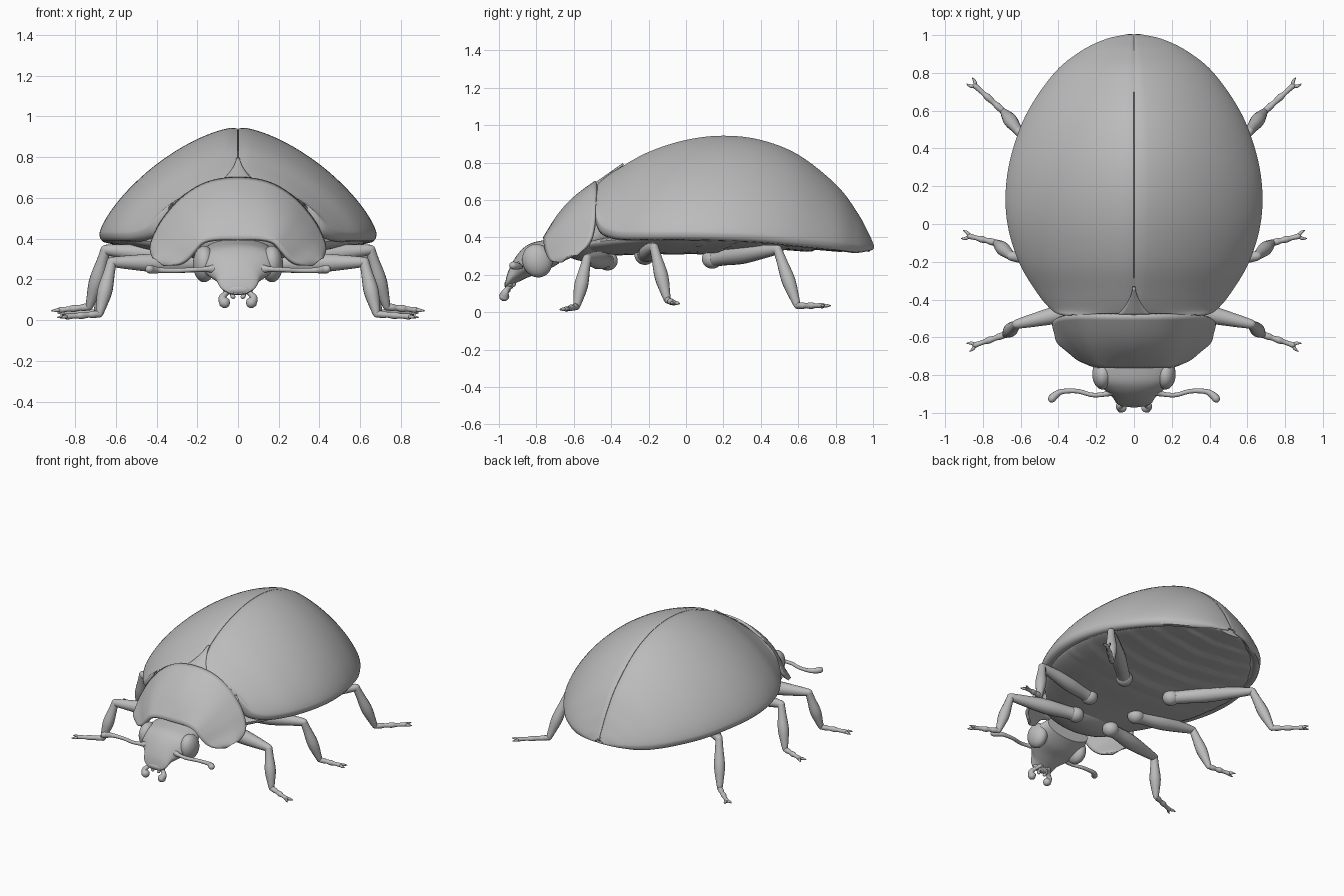
import bpy, bmesh, math
from mathutils import Vector, Matrix, Quaternion

if "Cube" in bpy.data.objects:
    bpy.data.objects.remove(bpy.data.objects["Cube"])

grey = bpy.data.materials.new("plain_grey")
grey.use_nodes = True
grey.diffuse_color = (0.5, 0.5, 0.5, 1)
grey.node_tree.nodes["Principled BSDF"].inputs["Base Color"].default_value = (0.5, 0.5, 0.5, 1)


def finish(name, bm, thickness=0):
    bmesh.ops.recalc_face_normals(bm, faces=bm.faces)
    mesh = bpy.data.meshes.new(name)
    bm.to_mesh(mesh)
    bm.free()
    for p in mesh.polygons:
        p.use_smooth = True
    mesh.set_sharp_from_angle(angle=math.radians(50))
    mesh.materials.append(grey)
    obj = bpy.data.objects.new(name, mesh)
    bpy.context.collection.objects.link(obj)
    if thickness:
        mod = obj.modifiers.new("thickness", "SOLIDIFY")
        mod.thickness = thickness
        mod.offset = 0


def spline(keys, steps):
    """Smooth samples through key tuples of any length."""
    keys = [Vector(k) for k in keys]
    out = []
    for i in range(len(keys) - 1):
        a, b = keys[max(i - 1, 0)], keys[i]
        c, d = keys[i + 1], keys[min(i + 2, len(keys) - 1)]
        for j in range(steps):
            t = j / steps
            out.append(b + ((c - a) * t + (a * 2 - b * 5 + c * 4 - d) * t ** 2
                            + (b * 3 - a - c * 3 + d) * t ** 3) / 2)
    return out + [keys[-1]]


def loft(name, rings, closed=True, thickness=0):
    """Skin rows of points; closed rows also get end caps."""
    bm = bmesh.new()
    rows = [[bm.verts.new(p) for p in ring] for ring in rings]
    n = len(rows[0])
    for a, b in zip(rows, rows[1:]):
        for i in range(n if closed else n - 1):
            k = (i + 1) % n
            bm.faces.new((a[i], a[k], b[k], b[i]))
    if closed:
        bm.faces.new(rows[0])
        bm.faces.new(rows[-1])
    finish(name, bm, thickness)


def tube(name, keys, steps=6, sides=14):
    """Round limb through (x, y, z, radius) keys with rounded ends."""
    pts = [(Vector(p[:3]), p[3]) for p in spline(keys, steps)]
    head = (pts[0][0] - pts[1][0]).normalized()
    tail = (pts[-1][0] - pts[-2][0]).normalized()
    for out, r in ((0.55, 0.8), (0.85, 0.5), (0.97, 0.2)):
        pts.insert(0, (Vector(keys[0][:3]) + head * keys[0][3] * out, keys[0][3] * r))
        pts.append((Vector(keys[-1][:3]) + tail * keys[-1][3] * out, keys[-1][3] * r))
    q, last, rings = Quaternion(), Vector((0, 0, 1)), []
    for i, (p, r) in enumerate(pts):
        t = (pts[min(i + 1, len(pts) - 1)][0] - pts[max(i - 1, 0)][0]).normalized()
        q = last.rotation_difference(t) @ q
        last = t
        rings.append([p + q @ Vector((r * math.cos(a), r * math.sin(a), 0))
                      for a in (math.tau * k / sides for k in range(sides))])
    loft(name, rings)


def ellipsoid(name, centre, radii, tilt=0):
    bm = bmesh.new()
    m = Matrix.Translation(centre) @ Matrix.Rotation(tilt, 4, "X") @ Matrix.Diagonal((*radii, 1))
    bmesh.ops.create_uvsphere(bm, u_segments=32, v_segments=20, radius=1, matrix=m)
    finish(name, bm)


def oval(y, z, w, up, down, ridge=0, n=48):
    ring = []
    for i in range(n):
        a = math.tau * i / n
        x, s = w * math.cos(a), math.sin(a)
        dz = s * up if s > 0 else s * (down + ridge * ((y * 6 - x * x * 1.5) % 1))
        ring.append((x, y, z + dz))
    return ring


# Wing cases: stations of (y, half width, rim height, ridge height)
stations = spline([
    (-.48, .34, .55, .675), (-.475, .39, .505, .685), (-.445, .44, .455, .71),
    (-.36, .51, .428, .765), (-.2, .605, .425, .855), (0, .665, .425, .92),
    (.2, .673, .42, .943), (.4, .635, .41, .92), (.6, .555, .39, .84),
    (.8, .415, .37, .68), (.91, .28, .355, .535), (.97, .16, .35, .425),
    (.993, .07, .345, .375), (1, .03, .345, .355)], 6)


def wing_row(side, y, w, rim, top):
    lip, drop = min(1, w / .3), min(1, (top - rim) / .1)
    row = [(.005, top - .045 * drop), (.005, top - .006 * drop)]
    for i in range(1, 29):
        u = math.sin(math.pi / 2 * i / 28)
        row.append((max(.008, w * u), rim + (top - rim) * max(0, 1 - u ** 1.55) ** .74))
    for inset, down in ((.003, .018), (.014, .032), (.04, .036), (.08, .02)):
        row.append((max(.006, w - inset * lip), rim - down * lip))
    return [(side * x, y, z) for x, z in row]


for side, label in ((1, "left"), (-1, "right")):
    loft(f"{label}_wing_case", [wing_row(side, *s) for s in stations], False, .01)

# Small triangular plate between the wing cases
plate = []
for i in range(11):
    t = i / 10
    half = .008 + .08 * t ** 1.8
    plate.append([(half * k / 3, -.335 - .147 * t, .792 - .103 * t - .014 * t * abs(k / 3))
                  for k in range(-3, 4)])
loft("scutellum", plate, False, .012)

# Underside with overlapping abdomen segments
belly = spline([(-.6, .2, .36, .06), (-.45, .39, .38, .08), (-.2, .56, .40, .09),
                (0, .62, .40, .09), (.3, .635, .395, .065), (.6, .535, .38, .045),
                (.85, .345, .36, .025), (.94, .21, .35, .015), (.98, .1, .345, .01)], 12)
loft("belly", [oval(y, z, w, .02, d, .014 if y > .05 else 0) for y, w, z, d in belly])
ellipsoid("neck", (0, -.52, .40), (.33, .18, .13))


# Neck shield, skinned between its rear and front edges
def both_sides(half):
    return [(-x, y, z) for x, y, z in reversed(half[1:])] + half


rear = spline(both_sides([
    (0, -.48, .695), (.15, -.48, .672), (.27, -.48, .6), (.36, -.485, .5),
    (.41, -.50, .41), (.425, -.53, .35), (.41, -.58, .305)]), 5)
front = spline(both_sides([
    (0, -.755, .395), (.1, -.755, .395), (.17, -.755, .38), (.21, -.75, .34),
    (.25, -.735, .295), (.3, -.71, .27), (.36, -.655, .27)]), 5)
rows = []
for i in range(15):
    t = i / 14
    bulge = .035 * math.sin(math.pi * t)
    rows.append([a.lerp(b, t) + Vector((a.x * 1.1, abs(a.x) - .6, .6 - abs(a.x))) * bulge
                 for a, b in zip(rear, front)])
loft("neck_shield", rows, False, .02)

# Head
skull = spline([(-.68, .17, .33, .07), (-.76, .2, .30, .085), (-.83, .195, .28, .088),
                (-.875, .16, .255, .083), (-.915, .115, .22, .068), (-.95, .092, .175, .045),
                (-.965, .06, .148, .02)], 5)
loft("head", [oval(y, z, w, h, h) for y, w, z, h in skull])
ellipsoid("upper_lip", (0, -.945, .148), (.075, .026, .026), .4)


def leg(name, side, root, knee, ankle, tip):
    root, knee, ankle, tip = (Vector((side * p[0], p[1], p[2])) for p in (root, knee, ankle, tip))

    def limb(part, a, b, shape):
        tube(f"{name}_{part}", [(*a.lerp(b, t), r) for t, r in shape])

    ellipsoid(f"{name}_hip", root, (.055, .055, .052))
    limb("thigh", root, knee, ((0, .045), (.15, .044), (.45, .05), (.8, .036), (1, .025)))
    limb("shin", knee, ankle, ((0, .024), (.2, .028), (.55, .037), (.85, .026), (1, .018)))
    limb("foot", ankle, tip, ((0, .016), (.2, .018), (.35, .014), (.55, .018),
                              (.7, .013), (.85, .013), (1, .015)))
    ahead = (tip - ankle).normalized()
    across = ahead.cross(Vector((0, 0, 1))).normalized()
    for k, claw in ((-1, "outer"), (1, "inner")):
        end = tip + ahead * .04 + across * k * .022
        mid = tip + ahead * .018 + across * k * .016
        tube(f"{name}_{claw}_claw", [(*tip, .01), (*mid, .009), (*end, .003)], 3, 8)


for side, label in ((1, "left"), (-1, "right")):
    # Eyes, feelers and mouthparts
    ellipsoid(f"{label}_eye", (side * .166, -.795, .275), (.055, .08, .09), .3)
    tube(f"{label}_antenna", [(side * x, y, z, r) for x, y, z, r in (
        (.12, -.885, .25, .026), (.15, -.9, .25, .014), (.22, -.905, .247, .012),
        (.3, -.885, .243, .012), (.38, -.887, .244, .014), (.415, -.905, .247, .019),
        (.435, -.925, .25, .021))])
    tube(f"{label}_outer_palp", [(side * x, y, z, r) for x, y, z, r in (
        (.035, -.92, .15, .012), (.06, -.95, .13, .013), (.077, -.965, .108, .019),
        (.066, -.972, .086, .028))])
    tube(f"{label}_inner_palp", [(side * x, y, z, r) for x, y, z, r in (
        (.02, -.92, .15, .009), (.03, -.945, .125, .009), (.024, -.95, .115, .012))])
    # Legs
    leg(f"{label}_front_leg", side, (.15, -.42, .275), (.62, -.53, .285), (.68, -.585, .03), (.84, -.64, .017))
    leg(f"{label}_middle_leg", side, (.2, -.22, .305), (.65, -.17, .345), (.73, -.1, .065), (.87, -.065, .05))
    leg(f"{label}_rear_leg", side, (.2, .14, .285), (.61, .49, .335), (.69, .595, .035), (.84, .73, .035))
